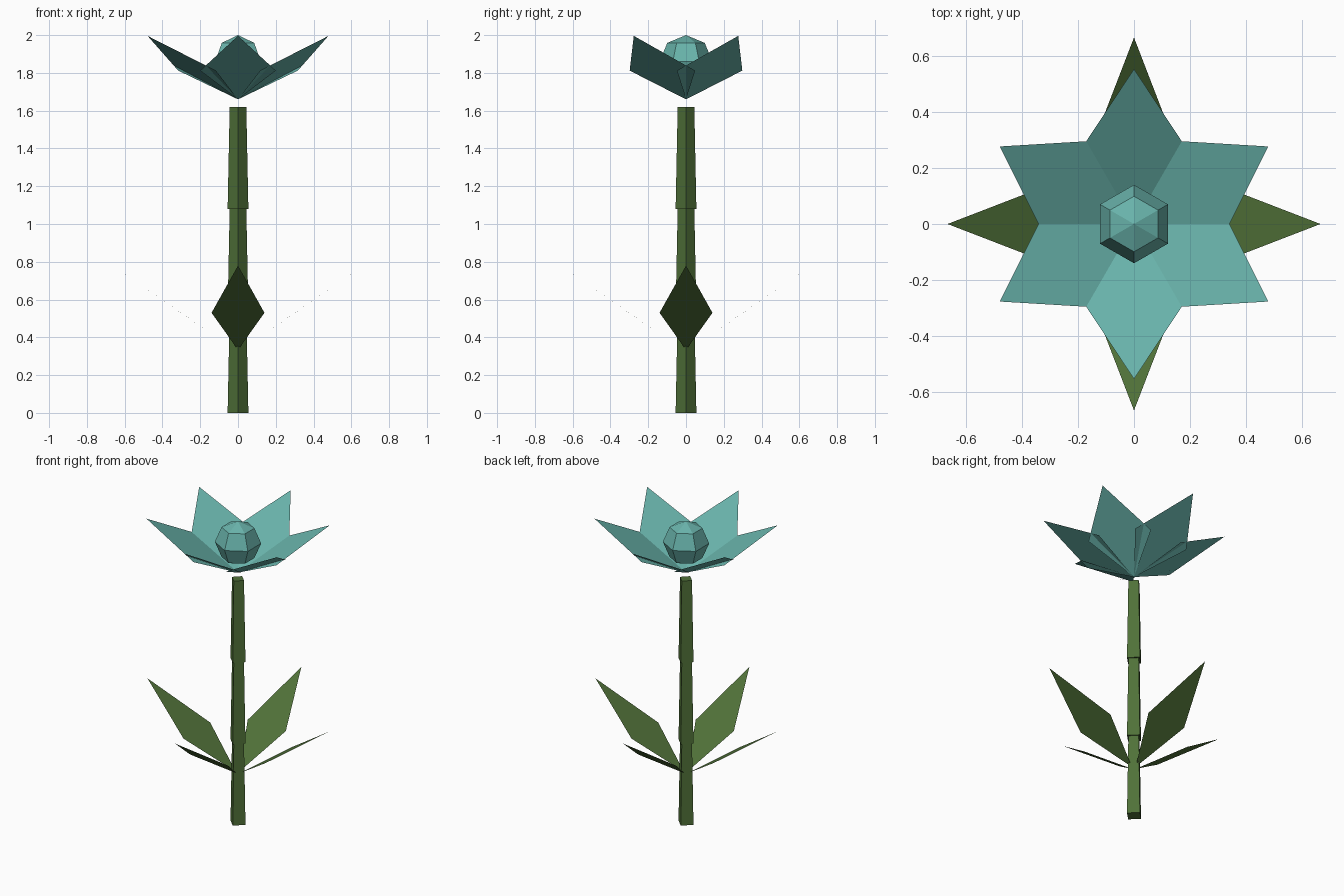
import bpy, bmesh
from math import radians
from mathutils import Matrix

if "Cube" in bpy.data.objects:
    bpy.data.objects.remove(bpy.data.objects["Cube"])


def material(name, color):
    m = bpy.data.materials.new(name)
    m.diffuse_color = (*color, 1)
    m.use_nodes = True
    m.node_tree.nodes["Principled BSDF"].inputs["Base Color"].default_value = m.diffuse_color
    return m


green = material("leaf_green", (0.08, 0.165, 0.04))
teal = material("petal_teal", (0.14, 0.45, 0.405))


def finish(name, bm, mat):
    mesh = bpy.data.meshes.new(name)
    bm.to_mesh(mesh)
    bm.free()
    mesh.materials.append(mat)
    ob = bpy.data.objects.new(name, mesh)
    bpy.context.collection.objects.link(ob)
    return ob


def blade(name, base, middle, tip, half, base_half, angle, mat):
    """Flat kite-shaped blade; base, middle and tip are (radius, height)."""
    bm = bmesh.new()
    outline = [(middle, -half), (tip, 0), (middle, half)]
    outline += [(base, base_half), (base, -base_half)] if base_half else [(base, 0)]
    bm.faces.new([bm.verts.new((p[0], w, p[1])) for p, w in outline])
    bm.transform(Matrix.Rotation(radians(angle), 4, 'Z'))
    finish(name, bm, mat)


# Stem: three stacked, tapered four-sided segments
for i in range(3):
    bm = bmesh.new()
    bmesh.ops.create_cone(bm, cap_ends=True, segments=4, radius1=0.055, radius2=0.044,
                          depth=0.54, matrix=Matrix.Translation((0, 0, 0.27 + 0.54 * i)))
    finish(f"stem_segment_{i + 1}", bm, green)

# Four leaves around the lower stem
for i in range(4):
    blade(f"leaf_{i + 1}", (0.04, 0.35), (0.302, 0.53), (0.665, 0.78),
          0.14, 0.012, 90 * i, green)

# Six overlapping petals
for i in range(6):
    blade(f"petal_{i + 1}", (0, 1.66), (0.25, 1.812), (0.553, 1.996),
          0.2, 0, 30 + 60 * i, teal)

# Faceted flower centre
bm = bmesh.new()
bmesh.ops.create_uvsphere(bm, u_segments=6, v_segments=4, radius=0.14,
                          matrix=Matrix.Translation((0, 0, 1.86)))
finish("flower_centre", bm, teal)
